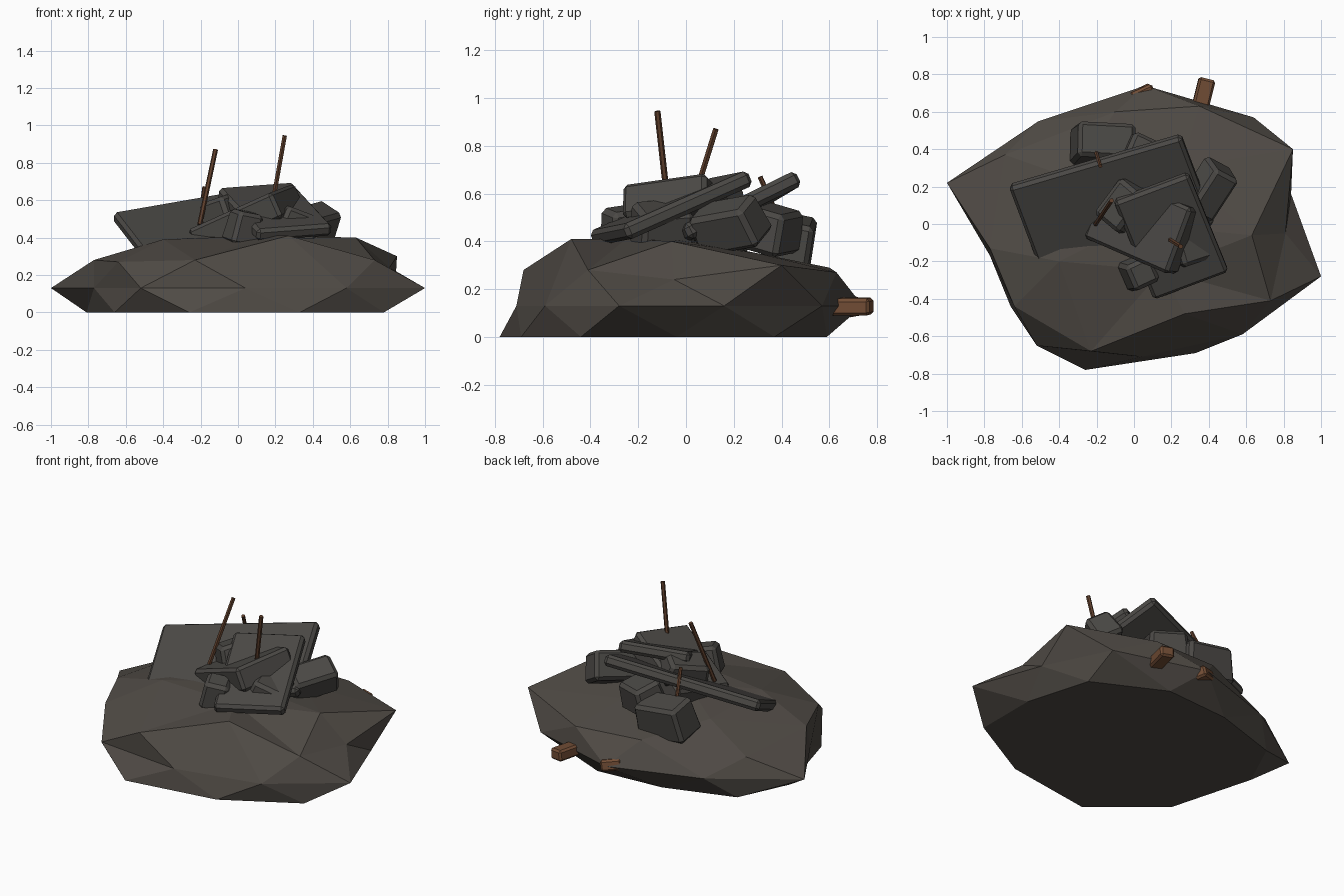
import bpy, bmesh, math
from mathutils import Vector, Matrix, Euler

if "Cube" in bpy.data.objects:
    bpy.data.objects.remove(bpy.data.objects["Cube"])


def material(name, rgb):
    m = bpy.data.materials.new(name)
    m.diffuse_color = (*rgb, 1)
    m.use_nodes = True
    m.node_tree.nodes["Principled BSDF"].inputs["Base Color"].default_value = m.diffuse_color
    return m


EARTH = material("rubble_brown", (0.080, 0.070, 0.060))
CONCRETE = material("dark_concrete", (0.070, 0.066, 0.060))
BRICK = material("brick_brown", (0.17, 0.075, 0.036))
RUST = material("rusty_steel", (0.115, 0.05, 0.025))


def finish(name, bm, mat):
    bmesh.ops.recalc_face_normals(bm, faces=bm.faces)
    me = bpy.data.meshes.new(name)
    bm.to_mesh(me)
    bm.free()
    me.materials.append(mat)
    ob = bpy.data.objects.new(name, me)
    bpy.context.collection.objects.link(ob)
    return ob


def chunk(name, matrix, size, mat=CONCRETE, bevel=0.018, taper=1.0):
    """Bevelled box, optionally narrowed at the top."""
    bm = bmesh.new()
    bmesh.ops.create_cube(bm, size=1)
    for v in bm.verts:
        k = taper if v.co.z > 0 else 1
        v.co = Vector((v.co.x * size[0] * k, v.co.y * size[1] * k, v.co.z * size[2]))
    bmesh.ops.bevel(bm, geom=bm.edges[:], offset=bevel, segments=1, affect='EDGES')
    bm.transform(matrix)
    return finish(name, bm, mat)


def slab(name, p0, p1, p2, thick):
    """Slab whose top has corner p0 and neighbouring corners p1 and p2."""
    p0, p1, p2 = Vector(p0), Vector(p1), Vector(p2)
    u = (p1 - p0).normalized()
    n = u.cross(p2 - p0).normalized()
    w = n.cross(u)
    if n.z < 0:
        n = -n
    mid = (p1 + p2) / 2 - n * thick / 2
    m = Matrix((u, w, n)).transposed().to_4x4()
    m.translation = mid
    return chunk(name, m, ((p1 - p0).length, abs((p2 - p0).dot(w)), thick))


def block(name, loc, size, rot, mat=CONCRETE, bevel=0.02, taper=1.0):
    e = Euler([math.radians(a) for a in rot])
    return chunk(name, Matrix.LocRotScale(Vector(loc), e, None), size, mat, bevel, taper)


def rod(name, a, b, r=0.013):
    a, b = Vector(a), Vector(b)
    bm = bmesh.new()
    bmesh.ops.create_cone(bm, cap_ends=True, segments=6, radius1=r, radius2=r, depth=(b - a).length)
    bm.transform(Matrix.Translation((a + b) / 2) @ (b - a).to_track_quat('Z', 'Y').to_matrix().to_4x4())
    return finish(name, bm, RUST)


# Mound: three staggered rings of ten, a crest of five and an apex
foot = [(.78, -.04), (.66, .37), (.22, .59), (-.22, .56), (-.66, .42),
        (-.81, .1), (-.66, -.44), (-.26, -.78), (.33, -.69), (.78, -.44)]
waist = [(.84, .16), (.64, .57), (.06, .74), (-.51, .55), (-1, .22),
         (-.77, -.17), (-.52, -.65), (.04, -.71), (.58, -.59), (1, -.28)]
shoulder = [(.81, -.05, .24), (.85, .40, .30), (.35, .63, .27), (-.1, .6, .29), (-.69, .37, .25),
            (-.77, -.13, .28), (-.64, -.44, .27), (-.23, -.68, .28), (.27, -.48, .41), (.73, -.41, .28)]
crest = [(.63, -.06, .40), (.25, .3, .35), (-.35, .25, .36), (-.4, -.2, .39), (.15, -.25, .41)]
bm = bmesh.new()
A = [bm.verts.new((x, y, 0)) for x, y in foot]
B = [bm.verts.new((x, y, .13)) for x, y in waist]
C = [bm.verts.new(p) for p in shoulder]
D = [bm.verts.new(p) for p in crest]
top = bm.verts.new((0, 0, .41))
bm.faces.new(A[::-1])
for k in range(10):
    j = (k + 1) % 10
    for f in ((A[k], A[j], B[k]), (B[k], A[j], B[j]), (B[k], C[j], C[k]), (B[k], B[j], C[j])):
        bm.faces.new(f)
for i in range(5):
    j = (i + 1) % 5
    a, m, b = C[2 * i], C[2 * i + 1], C[2 * j]
    for f in ((a, m, D[i]), (m, D[j], D[i]), (m, b, D[j]), (D[i], D[j], top)):
        bm.faces.new(f)
finish("rubble_mound", bm, EARTH)

# Large broken slabs leaning on the heap
slab("back_slab", (-.67, .19, .54), (.25, .46, .70), (-.49, -.28, .31), .07)
slab("front_slab", (.11, -.41, .44), (.51, -.26, .47), (-.11, .11, .67), .07)
slab("top_slab", (.17, -.28, .64), (.30, .07, .69), (-.27, -.06, .44), .15)

# Smaller concrete chunks
block("front_chunk", (.03, -.26, .45), (.17, .17, .18), (8, 10, 25), taper=.85)
block("back_chunk", (-.16, .43, .39), (.34, .21, .22), (-12, 8, -3), taper=.9)
block("right_chunk", (.40, .18, .47), (.18, .30, .18), (10, 30, -28), taper=.9)
block("rear_chunk", (.06, .36, .45), (.26, .2, .18), (-15, 5, -25), taper=.85)
block("middle_chunk", (-.06, .10, .55), (.20, .28, .15), (12, -15, -40), taper=.85)
block("low_right_chunk", (.30, -.10, .46), (.22, .24, .18), (5, 20, 18), taper=.9)

# Bent reinforcing rods
rod("tall_rod", (.17, -.07, .5), (.25, -.12, .945))
rod("left_rod", (-.205, 0, .47), (-.12, .125, .87))
rod("rear_rod", (-.22, .44, .38), (-.18, .31, .67), .011)

# Loose bricks at the back
block("long_brick", (.365, .67, .127), (.09, .22, .07), (0, 4, -14), BRICK, .012)
block("buried_brick", (.045, .69, .13), (.13, .08, .07), (10, 10, 25), BRICK, .012)
